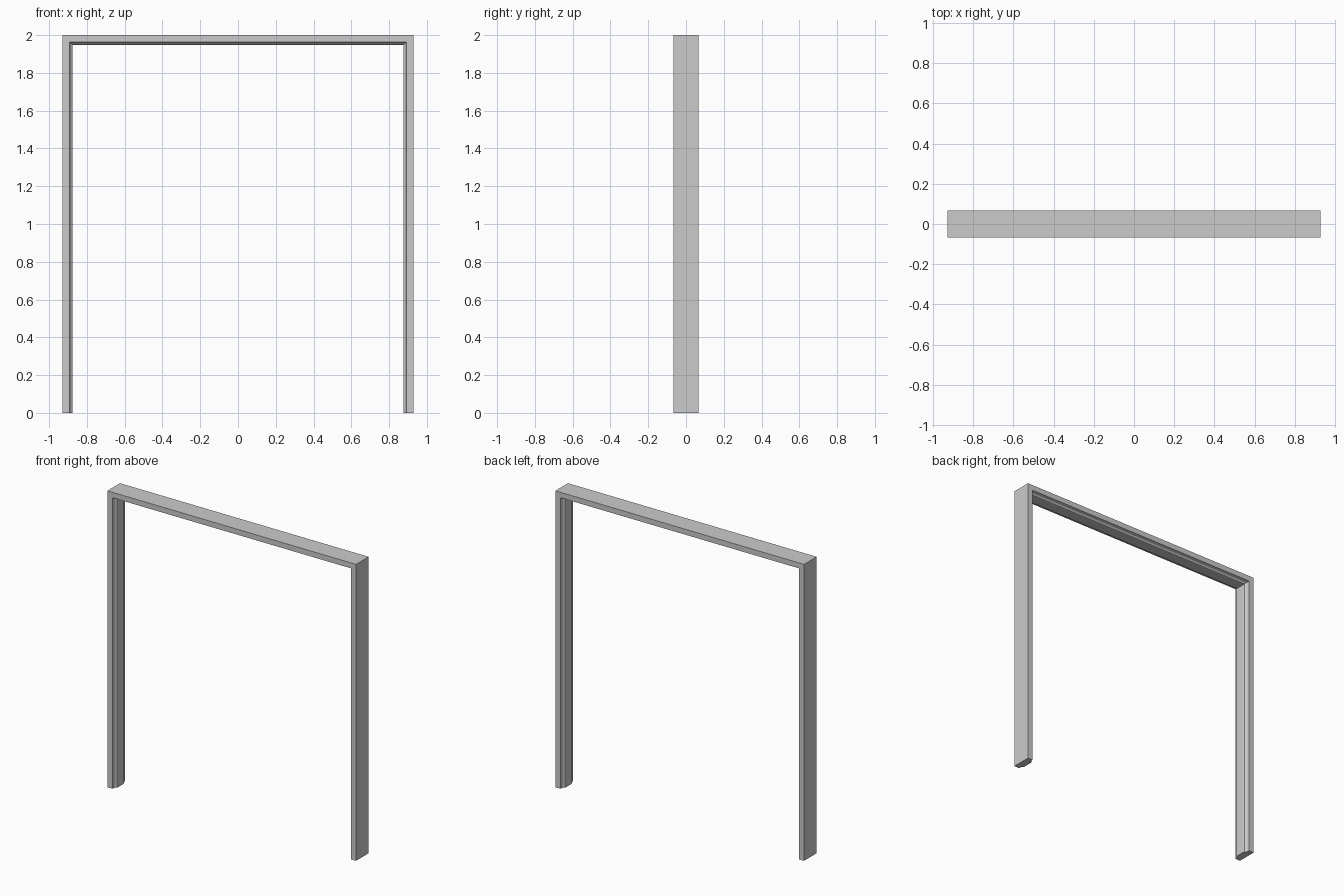
import bpy, bmesh

if "Cube" in bpy.data.objects:
    bpy.data.objects.remove(bpy.data.objects["Cube"])

HALF_W, HEIGHT = 0.928, 2.0

# Half of the moulded section: (depth y, thickness toward the opening)
half = [(-0.067, 0.0), (-0.067, 0.037), (-0.046, 0.041), (-0.041, 0.046),
        (-0.038, 0.051), (-0.033, 0.053)]
section = half + [(-y, t) for y, t in reversed(half)]


def add_part(name, stations):
    """Loft the section through two stations; each maps (y, t) to a point."""
    bm = bmesh.new()
    rings = [[bm.verts.new(place(y, t)) for y, t in section] for place in stations]
    n = len(section)
    for i in range(n):
        j = (i + 1) % n
        bm.faces.new((rings[0][i], rings[0][j], rings[1][j], rings[1][i]))
    bm.faces.new(rings[0])
    bm.faces.new(rings[1])
    bmesh.ops.recalc_face_normals(bm, faces=bm.faces)
    mesh = bpy.data.meshes.new(name)
    bm.to_mesh(mesh)
    bm.free()
    obj = bpy.data.objects.new(name, mesh)
    bpy.context.collection.objects.link(obj)


def foot(side):
    return lambda y, t: (side * (HALF_W - t), y, 0.0)


def mitre(side):
    return lambda y, t: (side * (HALF_W - t), y, HEIGHT - t)


# Side jambs and head, joined by mitred corners
add_part("left_jamb", (foot(-1), mitre(-1)))
add_part("right_jamb", (foot(1), mitre(1)))
add_part("head_jamb", (mitre(-1), mitre(1)))
